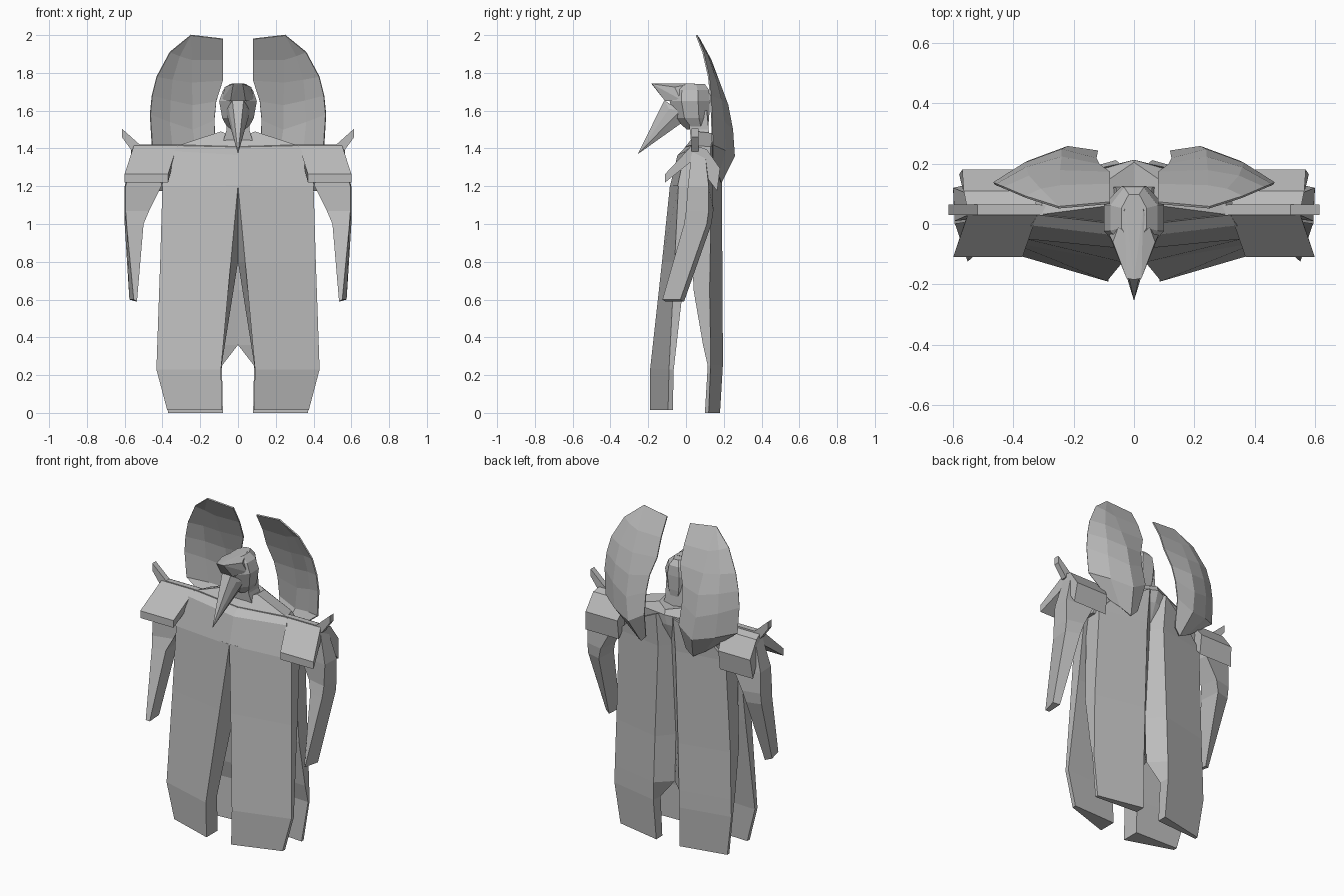
import bpy, bmesh, math
from mathutils import Vector

cloth = bpy.data.materials.new("plain grey")
cloth.diffuse_color = (0.5, 0.5, 0.5, 1)


def finish(name, bm, mirror=False):
    bmesh.ops.remove_doubles(bm, verts=bm.verts, dist=1e-5)
    bmesh.ops.recalc_face_normals(bm, faces=bm.faces)
    me = bpy.data.meshes.new(name)
    bm.to_mesh(me)
    bm.free()
    me.materials.append(cloth)
    ob = bpy.data.objects.new(name, me)
    bpy.context.collection.objects.link(ob)
    if mirror:
        ob.modifiers.new("mirror", 'MIRROR').use_clip = True
    return ob


def loft(name, rings, mirror=True, closed=True):
    """Skin equal-length rings of points; closed rings get end caps."""
    bm = bmesh.new()
    vs = [[bm.verts.new(p) for p in r] for r in rings]
    n = len(vs[0])
    for a, b in zip(vs, vs[1:]):
        for i in range(n if closed else n - 1):
            j = (i + 1) % n
            bm.faces.new((a[i], a[j], b[j], b[i]))
    if closed:
        bm.faces.new(vs[0][::-1])
        bm.faces.new(vs[-1])
    return finish(name, bm, mirror)


def hull(name, half):
    """Convex solid from points plus their mirrored copies."""
    bm = bmesh.new()
    for p in sorted({q for x, y, z in half for q in ((x, y, z), (-x, y, z))}):
        bm.verts.new(p)
    bmesh.ops.convex_hull(bm, input=bm.verts)
    bmesh.ops.dissolve_limit(bm, angle_limit=0.02, verts=bm.verts, edges=bm.edges)
    return finish(name, bm)


def level(z, *xy):
    return [(x, y, z) for x, y in xy]


# front robe panels: inner front, outer front, outer back, inner back
loft("front_robe_panel", [
    level(0.015, (.085, -.19), (.375, -.095), (.375, -.07), (.085, -.08)),
    level(0.23, (.09, -.19), (.432, -.09), (.432, -.065), (.09, -.08)),
    level(0.80, (.038, -.127), (.412, -.06), (.412, .0), (0, -.02)),
    level(1.205, (0, -.085), (.40, -.04), (.40, .04), (0, 0))])

# rear robe panels: inner back, outer back, outer front, inner front
loft("rear_robe_panel", [
    level(0.0, (.08, .18), (.37, .12), (.37, .10), (.08, .12)),
    level(0.25, (.09, .195), (.405, .13), (.405, .115), (.085, .13)),
    level(0.36, (.088, .195), (.402, .13), (.402, .09), (0, .11)),
    level(0.65, (.08, .193), (.395, .125), (.395, .04), (0, .10)),
    level(1.22, (.06, .19), (.37, .135), (.37, .02), (0, .14)),
    [(.06, .212, 1.43), (.28, .15, 1.31), (.28, .03, 1.31), (0, .16, 1.44)]])

# chest and upper back
loft("chest", [
    level(1.20, (0, -.085), (.405, -.045), (.39, .10), (0, .12)),
    [(0, -.045, 1.365), (.34, -.005, 1.385), (.34, .13, 1.34), (0, .19, 1.37)],
    [(0, -.01, 1.40), (.32, .03, 1.415), (.28, .13, 1.41), (0, .213, 1.44)],
    [(0, .03, 1.45), (.09, .06, 1.49), (.08, .15, 1.48), (0, .205, 1.47)]])

# neck
loft("neck", [level(z, (-w, y - .05), (w, y - .05), (w, y + .05), (-w, y + .05))
              for z, w, y in ((1.40, .09, .08), (1.50, .06, .07), (1.60, .06, .06))],
     mirror=False)

# shoulder pads: front and rear slopes with thick lower lips
pad = [(-.11, 1.265, .37, .60), (.035, 1.42, .32, .55), (.11, 1.395, .33, .565),
       (.18, 1.295, .35, .57), (.165, 1.175, .35, .58),
       (.04, 1.34, .34, .55), (-.11, 1.22, .37, .60)]
loft("shoulder_pad", [[(p[k], p[0], p[1]) for p in pad] for k in (2, 3)])

# raised shoulder rim ending in an upturned spike
loft("shoulder_spike", [[(xa, y, za), (xa, y + .035, za), (xb, y + .035, zb), (xb, y, zb)]
                        for xa, za, xb, zb, y in ((.0, 1.41, .0, 1.385, -.005),
                                                  (.32, 1.42, .32, 1.39, .03),
                                                  (.52, 1.42, .56, 1.385, .03),
                                                  (.615, 1.505, .615, 1.46, .03))])

# arms
loft("arm", [
    level(1.38, (.42, .03), (.55, .03), (.55, .10), (.42, .11)),
    level(1.20, (.405, .03), (.595, .01), (.60, .12), (.42, .14)),
    level(1.07, (.47, .03), (.595, .0), (.60, .12), (.49, .145)),
    level(1.00, (.50, .0), (.59, -.01), (.60, .11), (.51, .135)),
    [(.535, -.11, .59), (.552, -.125, .60), (.575, -.03, .60), (.54, -.01, .59)]])

# tall curved collar wings, one row per height: inner edge, ridge, outer edge
inner = [(.08, .07, 1.98), (.08, .13, 1.87), (.08, .17, 1.76), (.115, .195, 1.65),
         (.125, .215, 1.55), (.12, .24, 1.42), (.14, .195, 1.26)]
ridge = [(.25, .055, 2.0), (.245, .125, 1.87), (.245, .175, 1.75), (.24, .22, 1.63),
         (.24, .245, 1.50), (.22, .255, 1.36), (.18, .185, 1.22)]
outer = [(.25, .055, 2.0), (.36, .09, 1.91), (.43, .12, 1.78), (.455, .13, 1.68),
         (.465, .135, 1.58), (.455, .14, 1.42), (.30, .14, 1.30)]
rows = []
for a, b, c in zip(inner, ridge, outer):
    a, b, c = Vector(a), Vector(b), Vector(c)
    bulge = Vector((.01, .01, 0)) * min(1, (c - b).length * 5)
    rows.append([a, b, (b + c) / 2 + bulge, c])
wing = loft("collar_wing", rows, closed=False)
sol = wing.modifiers.new("thickness", 'SOLIDIFY')
sol.thickness, sol.offset = 0.008, 0

# head: stacked eight-sided rings
loft("head", [[(rx * math.sin(math.pi * (i + .5) / 4), cy + ry * math.cos(math.pi * (i + .5) / 4), z)
               for i in range(8)]
              for z, rx, ry, cy in ((1.50, .055, .06, .06), (1.56, .09, .10, .03),
                                    (1.65, .108, .115, .02), (1.71, .085, .11, .02),
                                    (1.742, .045, .085, .02))], mirror=False)

# hood peak jutting forward over the face
hull("hood_peak", [(.025, -.18, 1.742), (0, -.185, 1.745), (.07, -.06, 1.725), (.03, .05, 1.745),
                   (.085, -.03, 1.66), (.04, -.11, 1.65)])

# long pointed beak
hull("beak", [(0, -.255, 1.37), (.05, -.09, 1.61), (.03, -.115, 1.655),
              (.065, -.03, 1.60), (.03, -.03, 1.53)])
